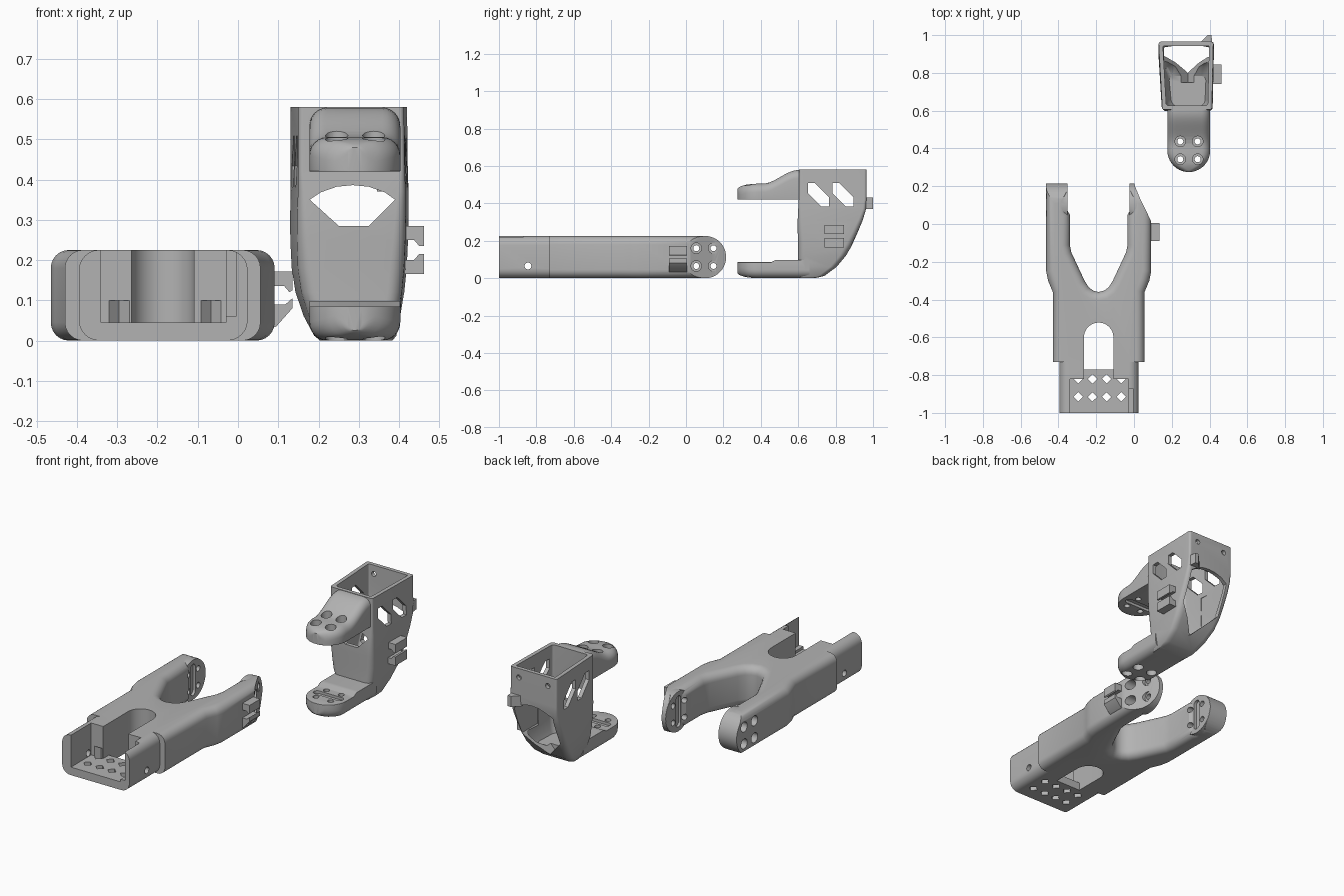
import bpy, bmesh
from math import sin, cos, pi, radians

if "Cube" in bpy.data.objects:
    bpy.data.objects.remove(bpy.data.objects["Cube"])

grey = bpy.data.materials.new("grey plastic")
grey.diffuse_color = (0.45, 0.45, 0.45, 1)
grey.use_nodes = True
grey.node_tree.nodes["Principled BSDF"].inputs["Base Color"].default_value = grey.diffuse_color
MAP = {'x': lambda u, v, d: (d, u, v), 'y': lambda u, v, d: (u, d, v), 'z': lambda u, v, d: (u, v, d)}


def finish(name, bm):
    bmesh.ops.recalc_face_normals(bm, faces=bm.faces)
    mesh = bpy.data.meshes.new(name)
    bm.to_mesh(mesh)
    bm.free()
    mesh.materials.append(grey)
    ob = bpy.data.objects.new(name, mesh)
    bpy.context.collection.objects.link(ob)
    return ob


def loft(name, rings):
    """Skin a list of equal-length 3D rings and cap both ends."""
    bm = bmesh.new()
    vs = [[bm.verts.new(p) for p in r] for r in rings]
    n = len(vs[0])
    for a, b in zip(vs, vs[1:]):
        for i in range(n):
            bm.faces.new((a[i], a[(i + 1) % n], b[(i + 1) % n], b[i]))
    bm.faces.new(vs[0])
    bm.faces.new(vs[-1])
    return finish(name, bm)


def prism(name, pts, axis, a, b):
    return loft(name, [[MAP[axis](u, v, d) for u, v in pts] for d in (a, b)])


def circle(u, v, r, n=24):
    return [(u + r * cos(2 * pi * i / n), v + r * sin(2 * pi * i / n)) for i in range(n)]


def rrect(u0, u1, v0, v1, r_low, r_high, n=6):
    """Rectangle with separate corner radii for the low and high v side."""
    pts = []
    for u, v, r, su, sv, start in ((u0, v0, r_low, 1, 1, 180), (u1, v0, r_low, -1, 1, 270),
                                   (u1, v1, r_high, -1, -1, 0), (u0, v1, r_high, 1, -1, 90)):
        for i in range(n + 1):
            t = radians(start + 90 * i / n)
            pts.append((u + su * r + r * cos(t), v + sv * r + r * sin(t)))
    return pts


def box(u0, u1, v0, v1):
    return [(u0, v0), (u1, v0), (u1, v1), (u0, v1)]


def combine(ob, other, op='DIFFERENCE'):
    m = ob.modifiers.new("b", 'BOOLEAN')
    m.operation, m.solver, m.object = op, 'EXACT', other
    dg = bpy.context.evaluated_depsgraph_get()
    mesh = bpy.data.meshes.new_from_object(ob.evaluated_get(dg))
    ob.modifiers.clear()
    ob.data = mesh
    bpy.data.objects.remove(other)


def cut(ob, pts, axis, a, b):
    combine(ob, prism("cutter", pts, axis, a, b))


def add(ob, pts, axis, a, b):
    combine(ob, prism("addition", pts, axis, a, b), 'UNION')


def screws(ob, axis, centres, hole, head):
    """Through holes with wider heads."""
    for u, v in centres:
        cut(ob, circle(u, v, 0.016), axis, *hole)
        cut(ob, circle(u, v, 0.028), axis, *head)


# ---------- forked arm: plan outline with rounded rims ----------
C = -0.187
half = [(-.43, -.73), (-.43, -.36), (-.455, -.30), (-.465, -.25), (-.465, .3), (-.352, .3),
        (-.352, .07), (-.34, .05), (-.34, -.11), (-.332, -.15), (-.262, -.30), (-.24, -.335), (-.215, -.353)]
outline = half + [(C, -.36)] + [(2 * C - x, y) for x, y in reversed(half)]
H = 0.225
fork = prism("forked_arm", outline, 'z', 0, H)
bm = bmesh.new()
bm.from_mesh(fork.data)
rims = [e for e in bm.edges if abs(e.verts[0].co.z - e.verts[1].co.z) < .001
        and not all(v.co.y < -.72 for v in e.verts) and not all(v.co.y > .29 for v in e.verts)]
bmesh.ops.bevel(bm, geom=rims, offset=.045, segments=6, profile=.5, affect='EDGES', clamp_overlap=False)
bmesh.ops.recalc_face_normals(bm, faces=bm.faces)
bm.to_mesh(fork.data)
bm.free()

# front tray section
tray = rrect(-.395, .024, 0, H, .05, .05)
combine(fork, loft("tray", [[(u, y, v) for u, v in tray] for y in (-1, -.70)]), 'UNION')

# full discs on the inner prong ends, then the rounded tips
R = H / 2
for a, b in ((-.41, -.351), (-.023, .03)):
    add(fork, circle(.102, R, R - .001, 48), 'x', a, b)
tip = [(-1.1, -.01), (.102, -.01)] + [(.102 + R * cos(t), R + (R + .0005) * sin(t))
                                      for t in [radians(-90 + 7.5 * i) for i in range(25)]] + [(.102, .24), (-1.1, .24)]
combine(fork, prism("tip", tip, 'x', -1, 1), 'INTERSECT')
cut(fork, [(-.003, .25), (.003, .205), (.03, .14), (.093, .01), (.2, .01), (.2, .3)], 'z', -.1, .4)

# slot, open tray cavity and side groove
slot = [(-.265, -.77), (-.109, -.77)] + [(C + .078 * cos(t), -.60 + .078 * sin(t))
                                         for t in [pi * i / 20 for i in range(21)]]
cut(fork, slot, 'z', -.1, .4)
cut(fork, box(-.265, -.109, -.86, -.765), 'z', .045, .4)
cut(fork, box(-.34, -.03, -1.1, -.82), 'z', .045, .4)
cut(fork, box(-.04, -.005, -1.1, -.87), 'z', .06, .4)

# diamond vents in the tray floor
for x in (-.295, -.22, -.145, -.067):
    for y in (-.915, -.82):
        cut(fork, circle(x, y, .025, 4), 'z', -.1, .1)

# side pin holes, prong screws and horn recesses
cut(fork, circle(-.845, .065, .018), 'x', -.5, .2)
prong = [(y, z) for y in (.055, .147) for z in (.065, .16)]
screws(fork, 'x', prong, (-.6, -.3), (-.6, -.405))
screws(fork, 'x', prong, (-.1, .2), (.022, .2))
for a, b in ((-.367, -.3), (-.1, -.009)):
    cut(fork, rrect(.08, .122, .025, .2, .02, .02), 'x', a, b)

# cable clip on the prong
add(fork, [(.08, .03), (.095, .035), (.135, .08), (.135, .105), (.118, .09), (.08, .09)], 'y', -.09, .005)
add(fork, [(.08, .135), (.115, .135), (.128, .12), (.135, .125), (.135, .172), (.08, .172)], 'y', -.09, .005)

# ---------- bracket tower: lofted shell ----------
levels = [(0, .20, .385, .60, .69, .02), (.012, .185, .395, .60, .74, .03), (.06, .16, .404, .60, .805, .035),
          (.12, .14, .414, .60, .855, .035), (.18, .131, .42, .60, .89, .035), (.25, .128, .423, .597, .92, .03),
          (.31, .128, .424, .597, .945, .025), (.37, .13, .424, .60, .963, .018), (.42, .13, .422, .603, .965, .012),
          (.58, .13, .42, .605, .965, .012)]


def tower_ring(z, x0, x1, y0, y1, r, inset=0):
    pts = rrect(x0 + inset, x1 - inset, y0 + inset, y1 - inset, r, max(r - inset / 2, .006))
    return [(x + (.02 if x < .28 else -.008) * (y1 - y) / (y1 - y0), y, z) for x, y in pts]


tower = loft("bracket", [tower_ring(*l) for l in levels])
inner = [tower_ring(l[0] + (.03 if l[0] < .1 else 0), *l[1:], inset=.022) for l in levels[2:]]
inner.append([(x, y, .7) for x, y, z in inner[-1]])


# upper and lower round-ended arms
def arm(name, length, section):
    rad, rings = .113, []
    for i in range(1, 11):
        t = radians(9 * i)
        rings.append((.275 + rad * (1 - cos(t)), rad * sin(t), 1 - sin(t)))
    rings += [(.388 + (length - .388) * i / 12, rad, 0) for i in range(1, 13)]
    return loft(name, [[(u, y, v) for u, v in section(y, w, k)] for y, w, k in rings])


def upper(y, w, k):
    s = min(max((y - .41) / .19, 0), 1)
    top = .505 + .073 * s * s * (3 - 2 * s) - .03 * k
    return rrect(.29 - w, .29 + w, .42, top, .002, min(.045, w * .9))


def lower(y, w, k):
    top = .085 if y < .47 else .098
    return rrect(.29 - w, .29 + w, .03 * k, top, min(.045, w * .9), .002)


combine(tower, arm("upper_arm", .615, upper), 'UNION')
combine(tower, arm("lower_arm", .66, lower), 'UNION')
combine(tower, loft("hollow", inner))

# fan window in the front, large opening in the curved back
fan = [(.25, .285), (.325, .285), (.39, .35), (.365, .368), (.325, .382), (.285, .386), (.245, .382), (.205, .368), (.178, .35)]
cut(tower, fan, 'y', .5, .7)
back = [(.285, .055), (.40, .18), (.40, .35), (.365, .372), (.325, .386), (.285, .39), (.245, .386), (.2, .372), (.16, .35), (.16, .18)]
cut(tower, back, 'y', .75, 1.1)

# slanted side vents and rear pin holes
for d in (0, .13):
    vent = [(.652, .508), (.69, .508), (.765, .433), (.765, .382), (.725, .382), (.652, .455)]
    cut(tower, [(y + d, z) for y, z in vent], 'x', 0, .6)
for x in (.185, .365):
    cut(tower, circle(x, .53, .014), 'y', .9, 1.1)

# arm screws and horn recesses
seats = [(x, y) for x in (.245, .337) for y in (.343, .437)]
screws(tower, 'z', seats, (.4, .6), (.455, .6))
screws(tower, 'z', seats, (-.1, .2), (-.1, .045))
cut(tower, rrect(.2, .38, .37, .41, .019, .019), 'z', .4, .435)
cut(tower, rrect(.2, .38, .37, .41, .019, .019), 'z', .07, .095)

# rear tab and side cable clip
add(tower, [(.345, .955), (.39, 1.0), (.41, 1.0), (.415, .955)], 'z', .37, .43)
for s in (1, -1):
    clip = [(.41, .025), (.437, .025), (.45, .01), (.462, .01), (.462, .06), (.41, .06)]
    add(tower, [(x, .225 + s * z) for x, z in clip], 'y', .74, .845)

# smooth rounded surfaces, keep edges sharp
for ob in (fork, tower):
    bpy.ops.object.select_all(action='DESELECT')
    ob.select_set(True)
    bpy.context.view_layer.objects.active = ob
    bpy.ops.object.shade_smooth_by_angle(angle=radians(30))
